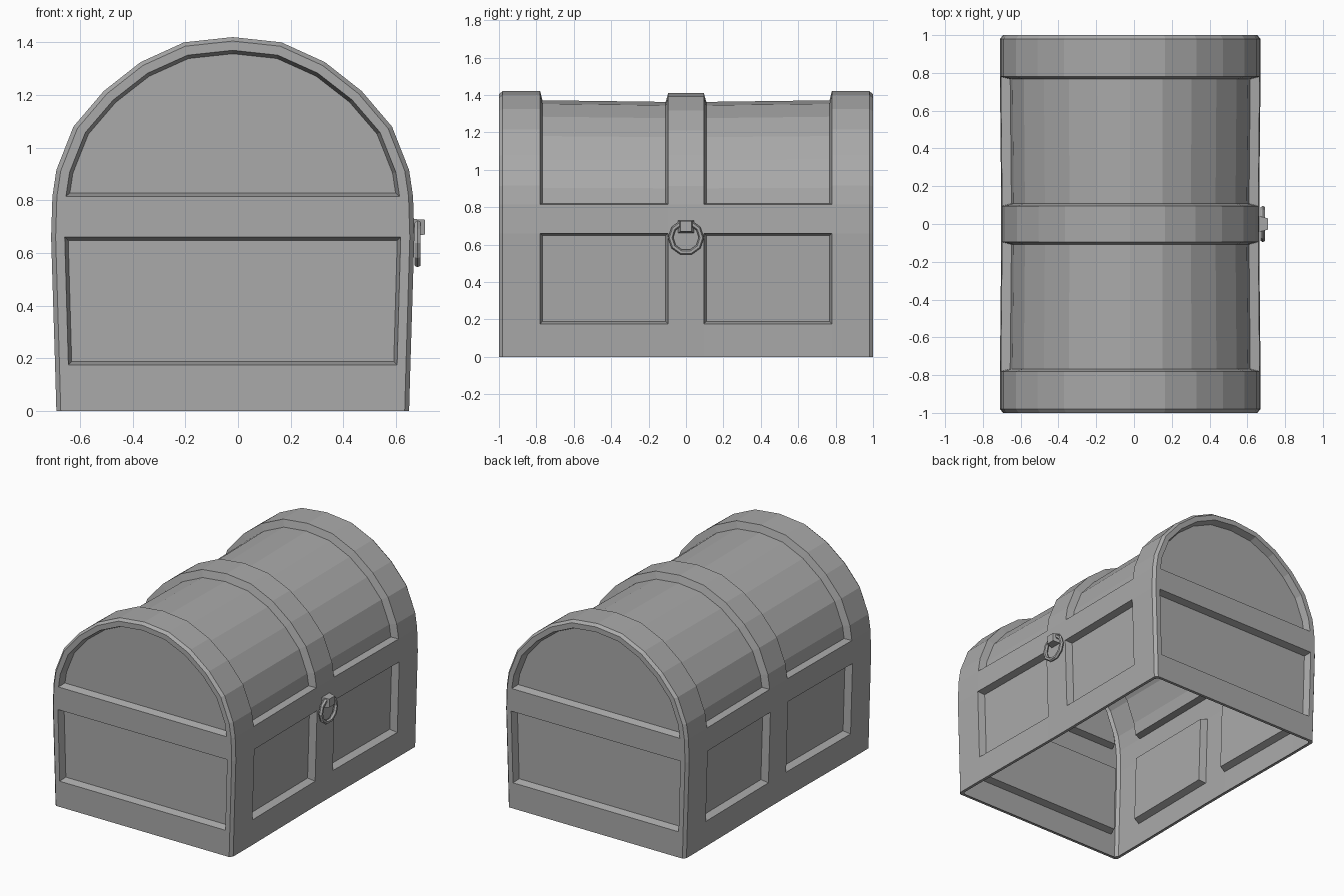
import bpy, bmesh, math
from mathutils import Matrix, Vector

if "Cube" in bpy.data.objects:
    bpy.data.objects.remove(bpy.data.objects["Cube"])

CX = -0.02          # the body sits slightly off centre because of the knocker
LID = 0.815         # height where the lid panels start
HALF = [(0.67, 0), (0.675, 0.175), (0.69, 0.66), (0.685, LID), (0.67, 0.915),
        (0.605, 1.08), (0.49, 1.215), (0.35, 1.325), (0.185, 1.4), (0, 1.42)]
FULL = HALF + [(-x, z) for x, z in reversed(HALF[:-1])]
LAST = len(FULL) - 1

grey = bpy.data.materials.new("plain grey")
grey.use_nodes = True
grey.diffuse_color = (0.4, 0.4, 0.4, 1)
grey.node_tree.nodes["Principled BSDF"].inputs["Base Color"].default_value = (0.4, 0.4, 0.4, 1)


def finish(bm, name):
    mesh = bpy.data.meshes.new(name)
    bm.to_mesh(mesh)
    bm.free()
    obj = bpy.data.objects.new(name, mesh)
    bpy.context.collection.objects.link(obj)
    mesh.materials.append(grey)
    return obj


def section(bm, y, sx, sz):
    """Arched cross-section, narrowed by sx and with its arch lowered by sz."""
    return [bm.verts.new((CX + x * sx, y, z if z <= LID else LID + (z - LID) * sz))
            for x, z in FULL]


def bridge(bm, a, b):
    return [bm.faces.new((a[i], a[i + 1], b[i + 1], b[i])) for i in range(LAST)]


# Chest shell: walls and arched lid lofted along its length
bm = bmesh.new()
panels = []
stations = [(-1, 0.975, 0.975), (-0.98, 1, 1), (-0.78, 1, 1), (-0.095, 0.99, 0.985),
            (0.095, 0.99, 0.985), (0.78, 1, 1), (0.98, 1, 1), (1, 0.975, 0.975)]
rings = [section(bm, *s) for s in stations]
for k in range(len(rings) - 1):
    strip = bridge(bm, rings[k], rings[k + 1])
    if k in (2, 4):     # lower side panels and lid panels
        panels += [strip[1], strip[LAST - 2]] + strip[3:LAST - 3]

# End walls: a border, a lower panel and an arched upper panel
for y, outer in ((-1, rings[0]), (1, rings[-1])):
    inner = section(bm, y, 0.925, 0.917)
    bridge(bm, outer, inner)
    for i in range(3):
        face = bm.faces.new((inner[i], inner[i + 1], inner[LAST - i - 1], inner[LAST - i]))
        if i == 1:
            panels.append(face)
    panels.append(bm.faces.new(inner[3:LAST - 2]))

bmesh.ops.recalc_face_normals(bm, faces=bm.faces)
top = max(bm.faces, key=lambda f: f.calc_center_median().z)
if top.normal.z < 0:
    bmesh.ops.reverse_faces(bm, faces=bm.faces)

# Sink the panels into the shell
bm.normal_update()
bmesh.ops.inset_region(bm, faces=panels, thickness=0.013, depth=-0.048,
                       use_even_offset=True, use_boundary=True)

# Narrow lip around the open underside
rim = [e for e in bm.edges if e.is_boundary and all(v.co.z < 0.001 for v in e.verts)]
lip = bmesh.ops.extrude_edge_only(bm, edges=rim)["geom"]
for v in lip:
    if isinstance(v, bmesh.types.BMVert):
        v.co.x = CX + (v.co.x - CX) * 0.97
        v.co.y *= 0.98
finish(bm, "chest_shell")

# Knocker mount: block narrowing towards its outer face
bm = bmesh.new()
bmesh.ops.create_cube(bm, size=1, matrix=Matrix.Translation((0.68, 0, 0.695))
                      @ Matrix.Diagonal((0.06, 0.09, 0.07, 1)))
for v in bm.verts:
    if v.co.x > 0.68:
        v.co.y *= 0.65
        v.co.z = 0.698 + (v.co.z - 0.695) * 0.8
finish(bm, "knocker_mount")

# Knocker ring: faceted torus hanging from the mount
bm = bmesh.new()
N, M = 10, 6
loops = []
for i in range(N):
    a = math.tau * (i + 0.5) / N
    loops.append([bm.verts.new(Vector((
        0.682 + 0.014 * math.sin(math.tau * j / M),
        (0.082 + 0.014 * math.cos(math.tau * j / M)) * math.sin(a),
        0.637 + (0.082 + 0.014 * math.cos(math.tau * j / M)) * math.cos(a))))
        for j in range(M)])
for i in range(N):
    for j in range(M):
        p, q, n = loops[i], loops[(i + 1) % N], (j + 1) % M
        bm.faces.new((p[j], p[n], q[n], q[j]))
bmesh.ops.recalc_face_normals(bm, faces=bm.faces)
finish(bm, "knocker_ring")
